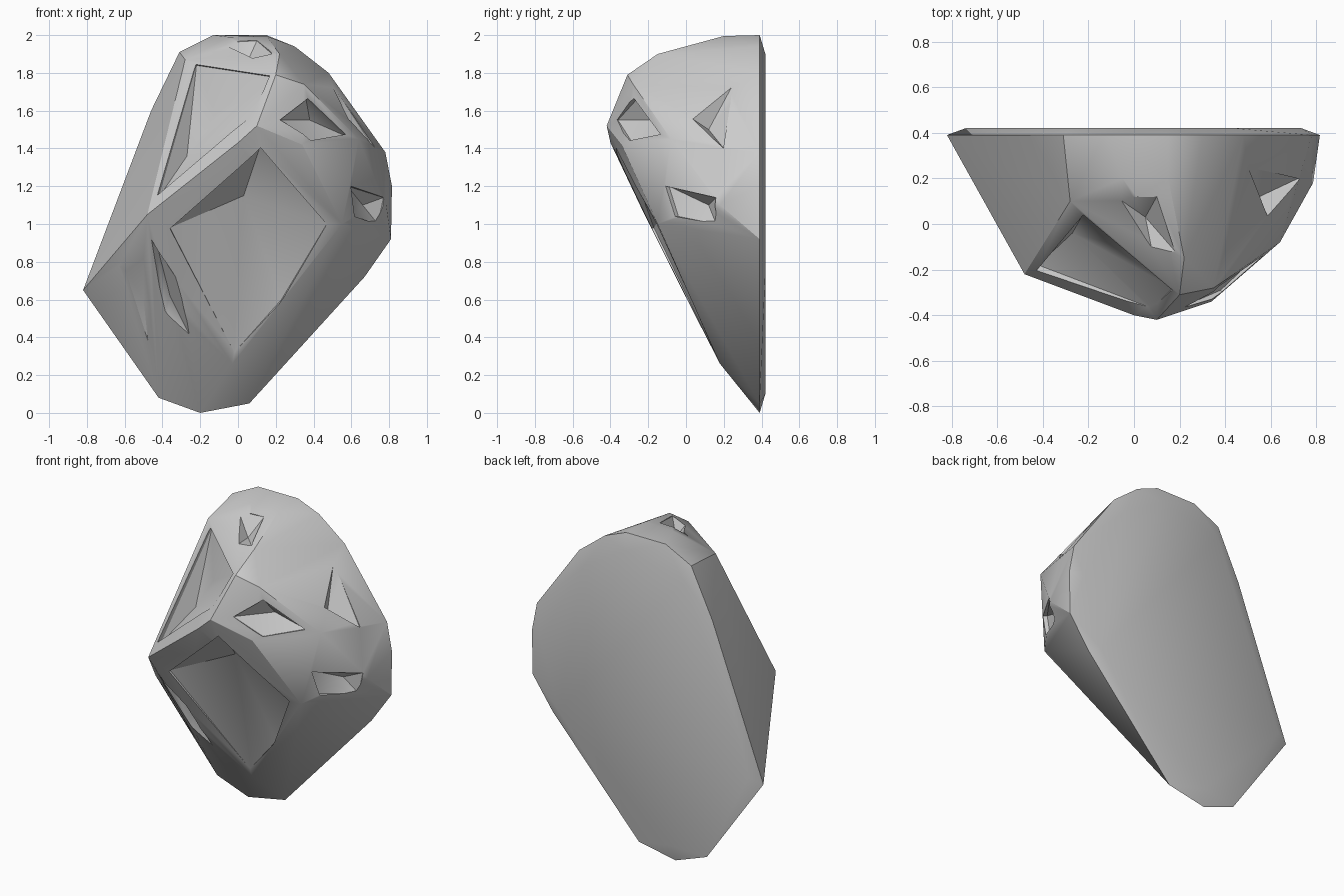
import bpy, bmesh, math
from mathutils import Vector

if "Cube" in bpy.data.objects:
    bpy.data.objects.remove(bpy.data.objects["Cube"])

def hull(name, pts):
    """Convex solid wrapped round a few corner points."""
    bm = bmesh.new()
    for p in pts:
        bm.verts.new(p)
    r = bmesh.ops.convex_hull(bm, input=bm.verts)
    junk = [v for v in bm.verts if not v.link_faces]
    bmesh.ops.delete(bm, geom=junk, context='VERTS')
    bmesh.ops.recalc_face_normals(bm, faces=bm.faces)
    me = bpy.data.meshes.new(name)
    bm.to_mesh(me)
    bm.free()
    ob = bpy.data.objects.new(name, me)
    bpy.context.collection.objects.link(ob)
    return ob

# outline of the flat back (x, z), then a slightly raised back panel
rim = [(-.82, .65), (-.42, .08), (-.2, 0), (.06, .05), (.67, .72), (.81, .92),
       (.815, 1.2), (.78, 1.38), (.48, 1.8), (.3, 1.94), (.15, 2), (-.13, 2),
       (-.31, 1.91), (-.46, 1.6)]
pts = [(x, .39, z) for x, z in rim]
pts += [(x * .9, .42, 1 + (z - 1) * .9) for x, z in rim[::2]]

# protruding corners of the front
pts += [(-.48, -.22, 1.05), (0, -.40, 1.43), (.1, -.42, 1.52), (.34, -.34, 1.42),
        (.55, -.15, 1.0), (.64, -.08, 1.45), (.785, .18, 1.1), (.2, -.31, 1.79),
        (.35, -.28, 1.74), (.22, -.15, 1.9), (-.28, .1, 1.87), (.15, .2, 1.995),
        (-.05, .2, 1.99), (-.03, .18, .26), (-.2, .2, .28), (-.36, -.01, .63),
        (-.63, .07, .78)]
rock = hull("rock", pts)

def dent(edge, deep, out):
    """Chip: edge points on the surface, deep points inside it."""
    o = Vector(out).normalized() * .4
    cut = hull("chip_cutter", list(edge) + [tuple(Vector(e) + o) for e in edge] + list(deep))
    cut.hide_render = True
    m = rock.modifiers.new("chip", 'BOOLEAN')
    m.operation = 'DIFFERENCE'
    m.solver = 'EXACT'
    m.object = cut
    dg = bpy.context.evaluated_depsgraph_get()
    me = bpy.data.meshes.new_from_object(rock.evaluated_get(dg))
    rock.modifiers.clear()
    rock.data = me
    bpy.data.objects.remove(cut)

# large sunken window of the front
dent([(-.36, -.17, .98), (.12, -.33, 1.42), (.47, -.15, 1.0), (-.02, .15, .32)],
     [(.03, -.07, 1.15), (.23, .06, .6)], (0, -1, -.4))
# hollow of the upper left shoulder
dent([(-.42, -.18, 1.14), (.08, -.37, 1.58), (.17, -.28, 1.78), (-.22, .05, 1.84)],
     [(-.12, -.08, 1.58), (-.27, -.04, 1.36)], (-.3, -1, .5))
# chips on the right shoulder
dent([(.22, -.36, 1.55), (.36, -.26, 1.66), (.56, -.12, 1.47), (.38, -.29, 1.44)],
     [(.38, -.17, 1.55)], (.6, -1, .3))
dent([(.58, -.09, 1.2), (.77, .16, 1.14), (.74, .16, 1.0), (.6, -.04, 1.04)],
     [(.66, .12, 1.1)], (1, -1, 0))
dent([(.6, 0, 1.58), (.5, .25, 1.74), (.72, .2, 1.4)], [(.55, .12, 1.5)], (1, -.4, .5))
# groove on the crown
dent([(-.08, .12, 1.96), (.1, .12, 1.97), (.18, -.12, 1.9), (.08, -.12, 1.88)],
     [(.05, .03, 1.86)], (0, -.3, 1))
# splits of the lower left
dent([(-.44, -.1, .93), (-.4, .06, .5), (-.25, .12, .4), (-.32, -.05, .7)],
     [(-.36, .07, .62)], (-.4, -1, -.3))
dent([(-.6, .06, .76), (-.5, -.1, .88), (-.44, .1, .5), (-.46, .3, .22)],
     [(-.5, .13, .6)], (-1, -1, -.2))

bpy.ops.object.select_all(action='DESELECT')
rock.select_set(True)
bpy.context.view_layer.objects.active = rock
bpy.ops.object.shade_smooth_by_angle(angle=math.radians(30))
